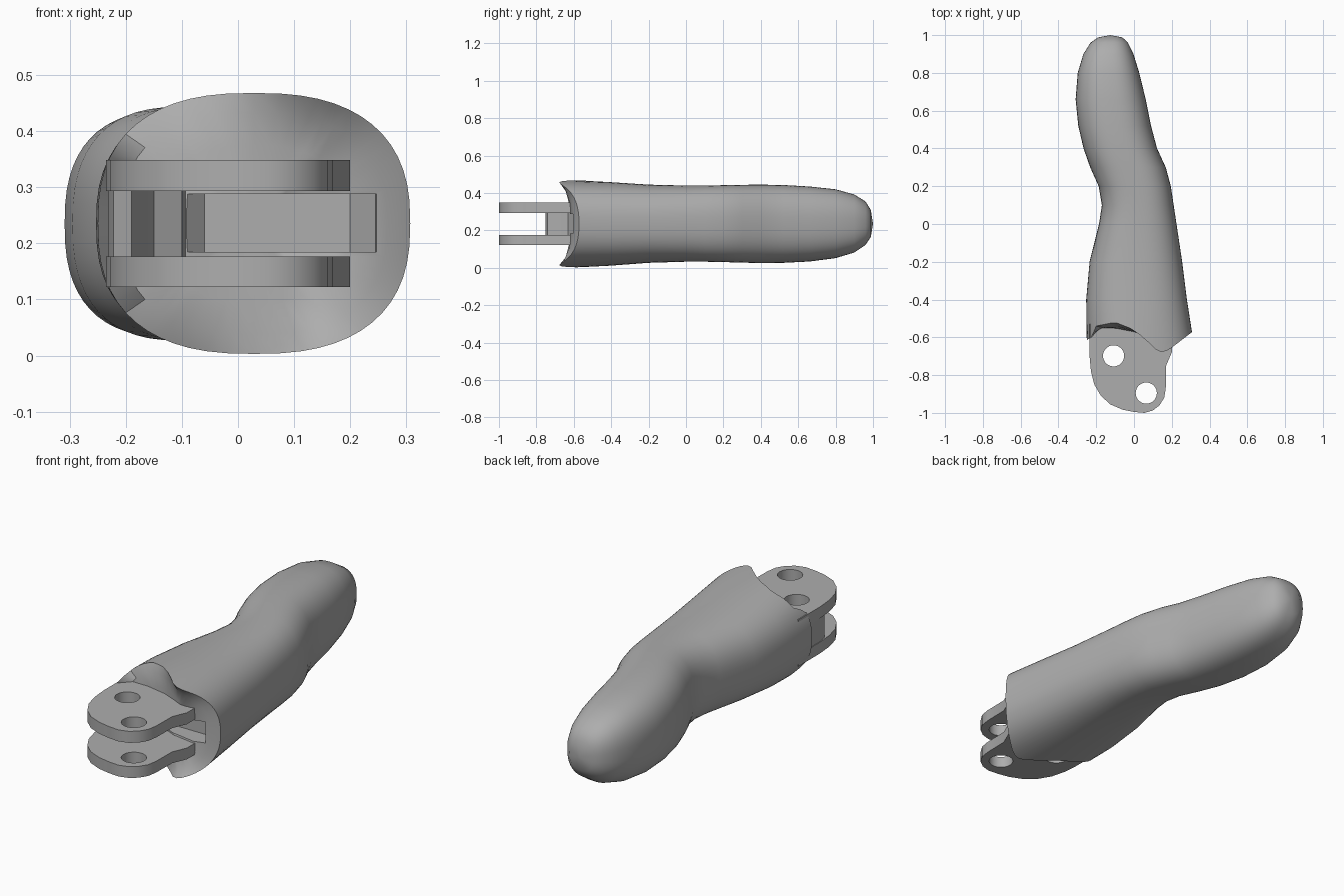
import bpy, bmesh, math
from mathutils import Vector

old = bpy.data.objects.get("Cube")
if old:
    bpy.data.objects.remove(old, do_unlink=True)

grey = bpy.data.materials.new("matte grey")
grey.use_nodes = True
grey.diffuse_color = (0.42, 0.42, 0.42, 1)
grey.node_tree.nodes["Principled BSDF"].inputs["Base Color"].default_value = (0.42, 0.42, 0.42, 1)


def finish(name, bm):
    bmesh.ops.recalc_face_normals(bm, faces=bm.faces)
    mesh = bpy.data.meshes.new(name)
    bm.to_mesh(mesh)
    bm.free()
    mesh.materials.append(grey)
    ob = bpy.data.objects.new(name, mesh)
    bpy.context.collection.objects.link(ob)
    return ob


def prism(name, outline, z0, z1):
    bm = bmesh.new()
    face = bm.faces.new([bm.verts.new((x, y, z0)) for x, y in outline])
    side = bmesh.ops.extrude_face_region(bm, geom=[face])["geom"]
    verts = [g for g in side if isinstance(g, bmesh.types.BMVert)]
    bmesh.ops.translate(bm, verts=verts, vec=(0, 0, z1 - z0))
    return finish(name, bm)


def cut(ob, cutter):
    mod = ob.modifiers.new("cut", "BOOLEAN")
    mod.operation = "DIFFERENCE"
    mod.solver = "EXACT"
    mod.object = cutter
    cutter.hide_render = True
    cutter.hide_viewport = True


def apply_and_smooth(ob, cutters):
    for c in cutters:
        c.hide_viewport = False
    bpy.ops.object.select_all(action="DESELECT")
    ob.select_set(True)
    bpy.context.view_layer.objects.active = ob
    for mod in list(ob.modifiers):
        bpy.ops.object.modifier_apply(modifier=mod.name)
    bpy.ops.object.shade_smooth_by_angle(angle=math.radians(35))


def circle(cx, cy, r, n=32):
    return [(cx + r * math.cos(2 * math.pi * i / n), cy + r * math.sin(2 * math.pi * i / n))
            for i in range(n)]


# Ragged front rim: y as a function of x
RIM = [(-0.26, -0.62), (-0.225, -0.6), (-0.2, -0.54), (-0.1, -0.52), (0, -0.56),
       (0.08, -0.63), (0.13, -0.68), (0.18, -0.67), (0.31, -0.57)]


def rim_y(x):
    for (xa, ya), (xb, yb) in zip(RIM, RIM[1:]):
        if x <= xb:
            return ya + (yb - ya) * max(0, (x - xa) / (xb - xa))
    return RIM[-1][1]


# Finger body sections: y, left x, right x, bottom z, top z
SECTIONS = [
    (-0.57, -0.25, 0.307, 0.003, 0.468), (-0.4, -0.253, 0.28, 0.012, 0.458),
    (-0.2, -0.235, 0.255, 0.027, 0.445), (0, -0.185, 0.225, 0.033, 0.44),
    (0.1, -0.17, 0.21, 0.033, 0.44), (0.2, -0.187, 0.195, 0.031, 0.442),
    (0.3, -0.232, 0.168, 0.028, 0.444), (0.4, -0.267, 0.122, 0.026, 0.445),
    (0.52, -0.295, 0.09, 0.027, 0.443), (0.66, -0.309, 0.062, 0.034, 0.435),
    (0.8, -0.298, 0.028, 0.052, 0.42), (0.9, -0.268, -0.003, 0.082, 0.392),
    (0.96, -0.23, -0.032, 0.122, 0.355), (0.988, -0.19, -0.062, 0.165, 0.31)]
SIDES = 56


def section(y, xa, xb, za, zb):
    pts = []
    for i in range(SIDES):
        a = 2 * math.pi * i / SIDES
        c, s = math.cos(a), math.sin(a)
        px = math.copysign(abs(c) ** 0.8, c)
        pz = math.copysign(abs(s) ** 0.8, s)
        pts.append(Vector(((xa + xb) / 2 + px * (xb - xa) / 2, y, (za + zb) / 2 + pz * (zb - za) / 2)))
    return pts


rings = [section(*s) for s in SECTIONS]
for p in rings[0]:
    p.y = rim_y(p.x)
# Dished front face inside the rim
mid = Vector((0.03, -0.58, 0.235))
for k in (0.85, 0.6):
    inner = [mid.lerp(p, k) for p in rings[0 if k > 0.7 else 1]]
    for p in inner:
        p.y = mid.y + (rim_y(p.x) - mid.y) * k * 0.8
    rings.insert(0, inner)

bm = bmesh.new()
loops = [[bm.verts.new(p) for p in ring] for ring in rings]
for a, b in zip(loops, loops[1:]):
    for i in range(SIDES):
        j = (i + 1) % SIDES
        bm.faces.new((a[i], a[j], b[j], b[i]))
for loop, tip in ((loops[0], mid), (loops[-1], Vector((-0.125, 1, 0.235)))):
    v = bm.verts.new(tip)
    for i in range(SIDES):
        bm.faces.new((loop[i], loop[(i + 1) % SIDES], v))
body = finish("finger_body", bm)

# Slot in the front face between the hinge plates
slot = prism("slot_cutter", [(-0.1, -0.8), (0.26, -0.8), (0.245, -0.58), (0.2, -0.53),
                             (-0.06, -0.53), (-0.1, -0.57)], 0.185, 0.288)
cut(body, slot)
apply_and_smooth(body, [slot])

# Hinge plates with two pin holes each
OUTLINE = [(-0.235, -0.53), (-0.235, -0.7), (-0.228, -0.78), (-0.21, -0.85), (-0.175, -0.91),
           (-0.125, -0.955), (-0.06, -0.983), (0, -0.995), (0.055, -1), (0.1, -0.987),
           (0.135, -0.96), (0.16, -0.92), (0.168, -0.87), (0.17, -0.75), (0.2, -0.68), (0.2, -0.56)]
holes = [prism("pin_hole_cutter", circle(x, y, 0.056), 0, 0.5)
         for x, y in ((-0.108, -0.698), (0.065, -0.895))]
for name, z0, z1 in (("lower_hinge_plate", 0.122, 0.177), ("upper_hinge_plate", 0.293, 0.349)):
    plate = prism(name, OUTLINE, z0, z1)
    for h in holes:
        cut(plate, h)
    apply_and_smooth(plate, holes)

# Web joining the plates along one side
web = prism("hinge_web", [(-0.232, -0.53), (-0.232, -0.7), (-0.222, -0.75), (-0.19, -0.74),
                          (-0.17, -0.68), (-0.15, -0.63), (-0.1, -0.6), (-0.09, -0.54)], 0.17, 0.3)
apply_and_smooth(web, [])

for c in holes + [slot]:
    bpy.data.objects.remove(c, do_unlink=True)
